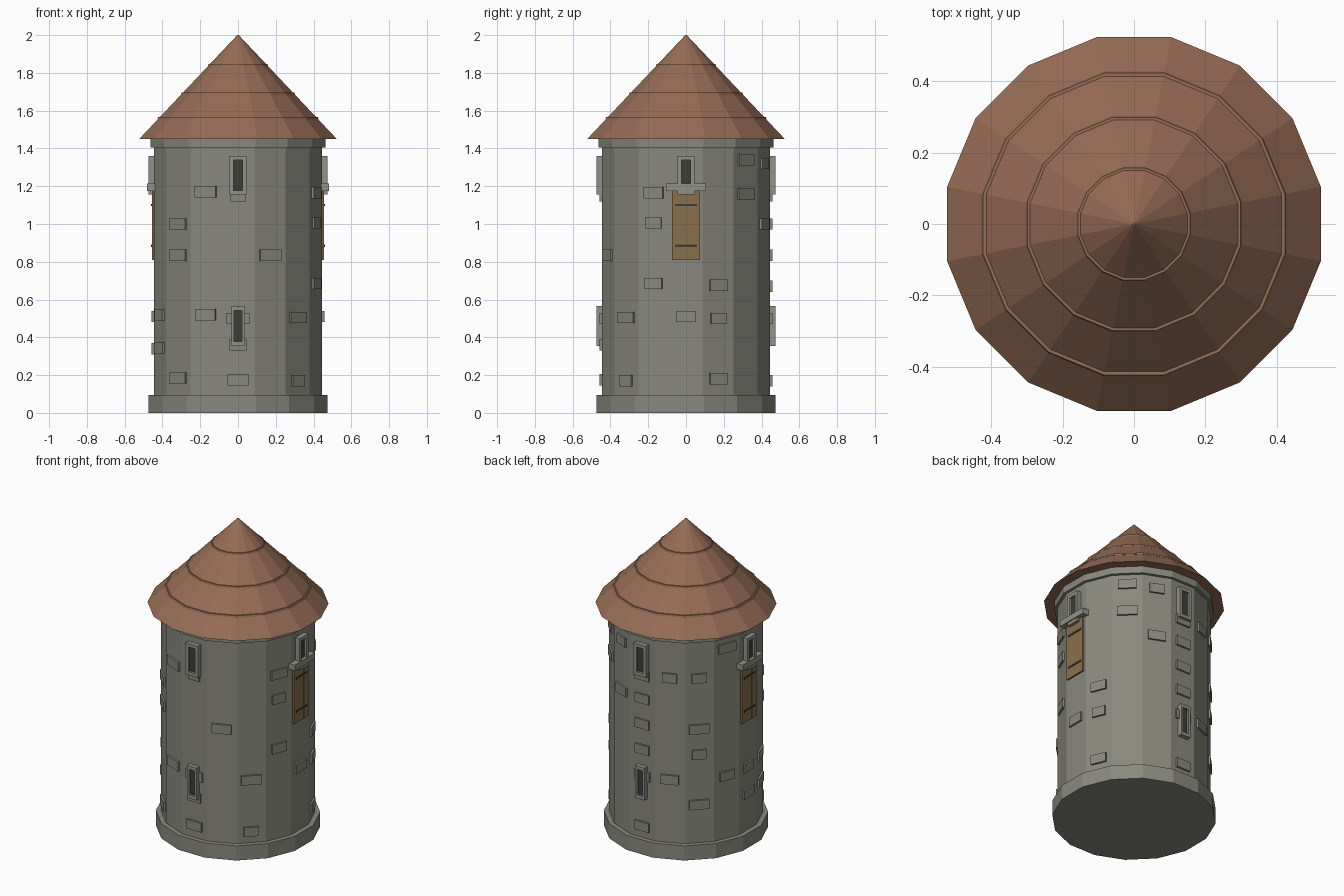
import bpy, bmesh
from math import pi, cos
from mathutils import Matrix

if "Cube" in bpy.data.objects:
    bpy.data.objects.remove(bpy.data.objects["Cube"])

N = 16                # sides of the tower
STEP = 2 * pi / N
WALL = 0.445          # distance from axis to a wall facet


def material(name, rgb):
    m = bpy.data.materials.new(name)
    m.diffuse_color = (*rgb, 1)
    m.use_nodes = True
    m.node_tree.nodes["Principled BSDF"].inputs["Base Color"].default_value = m.diffuse_color
    return m


STONE = material("stone", (0.25, 0.25, 0.21))
PALE = material("pale_stone", (0.29, 0.29, 0.25))
TILE = material("roof_tile", (0.30, 0.15, 0.09))
WOOD = material("wood", (0.25, 0.16, 0.07))
IRON = material("iron", (0.05, 0.045, 0.04))
DARK = material("dark", (0.045, 0.045, 0.04))


def finish(bm, name, mat):
    me = bpy.data.meshes.new(name)
    bm.to_mesh(me)
    bm.free()
    me.materials.append(mat)
    ob = bpy.data.objects.new(name, me)
    bpy.context.collection.objects.link(ob)
    return ob


def drum(name, z0, z1, r0, r1, mat):
    """16-sided frustum; radii are measured to the facets."""
    bm = bmesh.new()
    k = 1 / cos(STEP / 2)
    m = Matrix.Translation((0, 0, (z0 + z1) / 2)) @ Matrix.Rotation(STEP / 2, 4, 'Z')
    bmesh.ops.create_cone(bm, cap_ends=True, segments=N, radius1=r0 * k,
                          radius2=r1 * k, depth=z1 - z0, matrix=m)
    return finish(bm, name, mat)


def blocks(name, items, mat):
    """Boxes on facets: (facet, side offset, z, width, height, inner, outer)."""
    bm = bmesh.new()
    for k, s, z, w, h, a, b in items:
        m = (Matrix.Rotation(k * STEP, 4, 'Z')
             @ Matrix.Translation((WALL + (a + b) / 2, s, z))
             @ Matrix.Diagonal((b - a, w, h, 1)))
        bmesh.ops.create_cube(bm, size=1, matrix=m)
    return finish(bm, name, mat)


# Tower body
drum("base_plinth", 0, 0.095, 0.475, 0.475, STONE)
drum("tower_wall", 0.09, 1.41, WALL, WALL, STONE)
drum("cornice", 1.405, 1.45, 0.463, 0.463, STONE)

# Roof with thin raised tile courses
drum("roof", 1.45, 2.0, 0.523, 0.004, TILE)
for i, z in enumerate((1.56, 1.69, 1.84)):
    r = 0.523 * (2 - z) / 0.55
    drum(f"roof_course_{i + 1}", z - 0.006, z + 0.006, r + 0.008, r + 0.004, TILE)


# Arrow slits: raised surround with a recessed dark opening
def slit(name, k, z0, z1, w, ow):
    h, zc, t = z1 - z0, (z0 + z1) / 2, (w - ow) / 2
    sides = [(k, s * (w - t) / 2, zc, t, h, -0.01, 0.03) for s in (-1, 1)]
    rails = [(k, 0, z, ow, 0.022, -0.01, 0.03) for z in (z0 + 0.011, z1 - 0.011)]
    blocks(name + "_frame", sides + rails, PALE)
    blocks(name + "_opening", [(k, 0, zc, ow, h - 0.03, -0.01, 0.016)], DARK)


for side, k in (("right", 0), ("back", 4), ("left", 8), ("front", 12)):
    slit(side + "_upper_slit", k, 1.155, 1.36, 0.09, 0.05)
    if k in (4, 12):
        slit(side + "_lower_slit", k, 0.355, 0.565, 0.07, 0.04)
    else:
        # Planked door with iron straps and a lintel
        blocks(side + "_door", [(k, s * 0.05, 0.995, 0.047, 0.37, -0.01, 0.011)
                                for s in (-1, 0, 1)], WOOD)
        blocks(side + "_door_backing", [(k, 0, 0.995, 0.145, 0.365, -0.01, 0.006)], WOOD)
        blocks(side + "_door_straps", [(k, 0, z, 0.115, 0.012, 0, 0.015)
                                       for z in (0.885, 1.1)], IRON)
        blocks(side + "_lintel", [(k, 0, 1.195, 0.21, 0.038, -0.01, 0.037)], PALE)

# Raised wall stones: facet -> list of (height, width)
stones = {
    0: [(0.51, 0.105)],
    1: [(0.675, 0.10), (0.50, 0.085), (0.18, 0.10)],
    2: [(1.34, 0.11), (1.16, 0.12)],
    3: [(1.32, 0.09), (1.0, 0.11)],
    4: [(1.15, 0.10), (1.0, 0.10), (0.835, 0.10), (0.67, 0.10), (0.50, 0.11), (0.17, 0.10)],
    5: [(1.165, 0.09), (0.505, 0.11)],
    6: [(1.165, 0.09), (0.835, 0.12), (0.67, 0.085), (0.345, 0.12)],
    7: [(1.335, 0.12), (0.505, 0.10)],
    8: [(0.51, 0.09), (0.34, 0.10)],
    9: [(0.52, 0.11), (0.345, 0.12)],
    10: [(1.0, 0.12), (0.835, 0.12), (0.185, 0.12)],
    11: [(1.17, 0.12), (0.52, 0.115)],
    12: [(1.15, 0.08), (0.50, 0.12), (0.36, 0.09), (0.175, 0.11)],
    13: [(0.835, 0.12)],
    14: [(0.505, 0.12), (0.17, 0.09)],
    15: [(1.165, 0.11), (1.005, 0.09), (0.685, 0.10)],
}
blocks("wall_stones", [(k, 0, z, w, 0.06, -0.01, 0.012)
                       for k, rows in stones.items() for z, w in rows], STONE)
